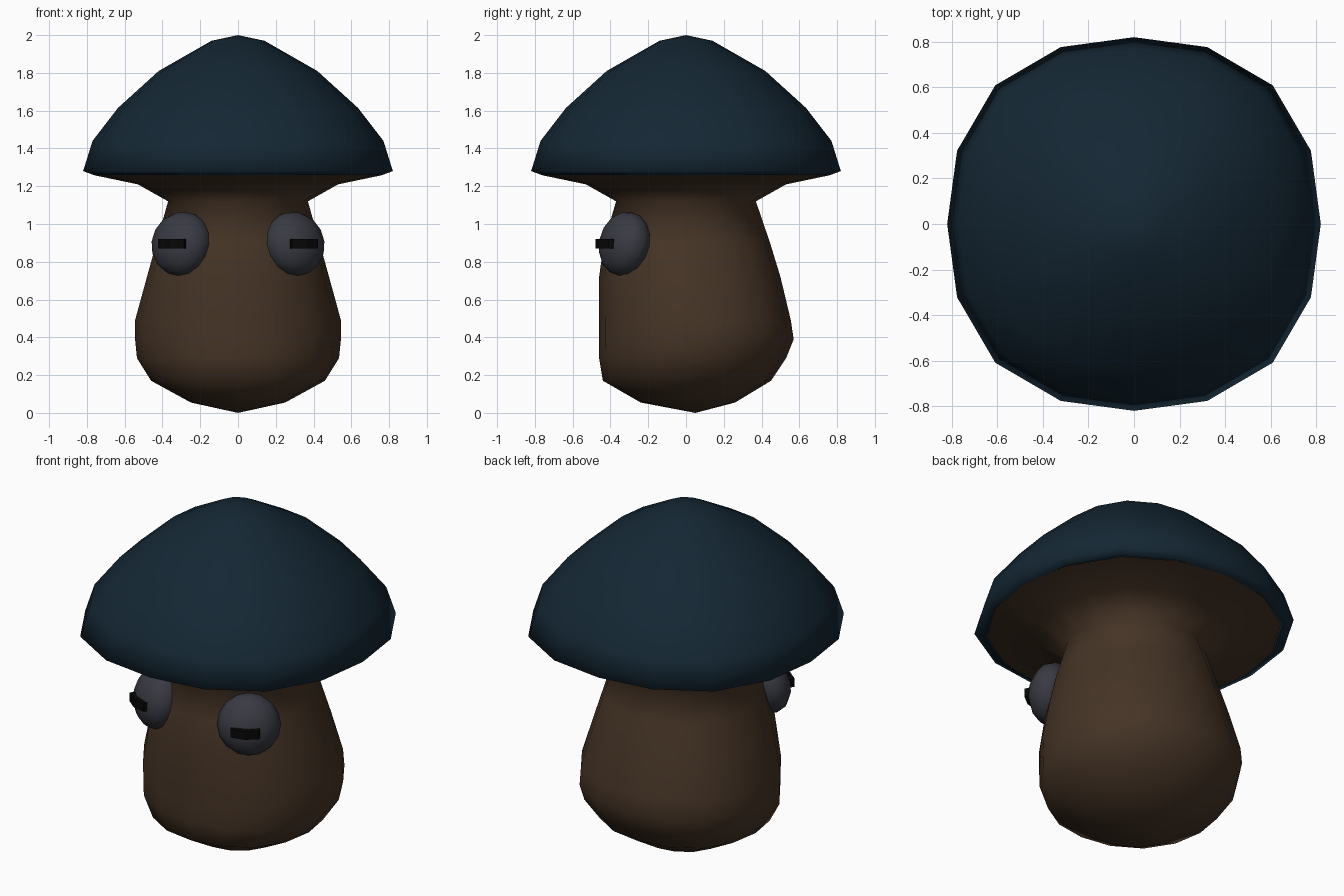
import bpy, bmesh, math
from mathutils import Matrix, Vector

if "Cube" in bpy.data.objects:
    bpy.data.objects.remove(bpy.data.objects["Cube"])

SIDES = 16


def material(name, rgb):
    m = bpy.data.materials.new(name)
    m.diffuse_color = (*rgb, 1)
    m.use_nodes = True
    m.node_tree.nodes["Principled BSDF"].inputs["Base Color"].default_value = m.diffuse_color
    return m


blue = material("cap_blue", (0.007, 0.02, 0.034))
brown = material("stem_brown", (0.06, 0.034, 0.019))
grey = material("eye_grey", (0.04, 0.042, 0.055))
black = material("pupil_black", (0.002, 0.002, 0.002))


def finish(name, bm, mat, smooth=True):
    bmesh.ops.recalc_face_normals(bm, faces=bm.faces)
    for f in bm.faces:
        f.smooth = smooth
    me = bpy.data.meshes.new(name)
    bm.to_mesh(me)
    bm.free()
    me.materials.append(mat)
    ob = bpy.data.objects.new(name, me)
    bpy.context.collection.objects.link(ob)
    return ob


def loft(name, rings, mat, bulge, start, end=None):
    """Stack rings of (z, half width x, front y, back y) between pole points."""
    bm = bmesh.new()
    loops = []
    for z, rx, front, back in rings:
        cy, ry = (front + back) / 2, (back - front) / 2
        loop = []
        for i in range(SIDES):
            a = 2 * math.pi * i / SIDES
            k = 1 + bulge * math.sin(2 * a) ** 2
            loop.append(bm.verts.new((rx * k * math.cos(a), cy + ry * k * math.sin(a), z)))
        loops.append(loop)
    for lo, hi in zip(loops, loops[1:]):
        for i in range(SIDES):
            j = (i + 1) % SIDES
            bm.faces.new((lo[i], lo[j], hi[j], hi[i]))
    for pole, loop in ((start, loops[0]), (end, loops[-1])):
        if pole:
            p = bm.verts.new(pole)
            for i in range(SIDES):
                bm.faces.new((p, loop[i], loop[(i + 1) % SIDES]))
    return finish(name, bm, mat)


# Stem, widening at the top into the underside of the cap
loft("stem", [
    (0.055, 0.25, -0.24, 0.26), (0.17, 0.46, -0.44, 0.45),
    (0.29, 0.535, -0.46, 0.53), (0.39, 0.545, -0.46, 0.57),
    (0.49, 0.545, -0.46, 0.555), (0.72, 0.482, -0.46, 0.50),
    (0.90, 0.432, -0.435, 0.445), (1.12, 0.37, -0.37, 0.37),
    (1.21, 0.53, -0.53, 0.53), (1.26, 0.77, -0.77, 0.77),
], brown, 0.03, (0, 0.05, 0))

# Domed cap with a thin turned-in rim
cap_profile = [(0.765, 1.26), (0.82, 1.28), (0.77, 1.44), (0.635, 1.615),
               (0.42, 1.81), (0.14, 1.97)]
loft("cap", [(z, r, -r, r) for r, z in cap_profile], blue, 0.05,
     None, (0, 0, 2.0))

# Eyes and slit pupils, mirrored left and right
for side, label in ((1, "right"), (-1, "left")):
    mirror = Matrix.Diagonal((side, 1, 1, 1))
    turn = Matrix.Rotation(math.radians(33), 4, 'Z') @ Matrix.Rotation(math.radians(-13), 4, 'X')
    bm = bmesh.new()
    bmesh.ops.create_uvsphere(bm, u_segments=12, v_segments=8, radius=1)
    bm.transform(mirror @ Matrix.Translation((0.30, -0.325, 0.895)) @ turn
                 @ Matrix.Diagonal((0.172, 0.122, 0.172, 1)))
    finish(label + "_eye", bm, grey)

    bm = bmesh.new()
    bmesh.ops.create_cone(bm, cap_ends=True, segments=6, radius1=1, radius2=1, depth=2)
    bm.transform(mirror @ Matrix.Translation((0.347, -0.428, 0.895))
                 @ Matrix.Rotation(math.radians(26), 4, 'Z')
                 @ Matrix.Diagonal((0.09, 0.035, 0.025, 1)))
    finish(label + "_pupil", bm, black, False)
